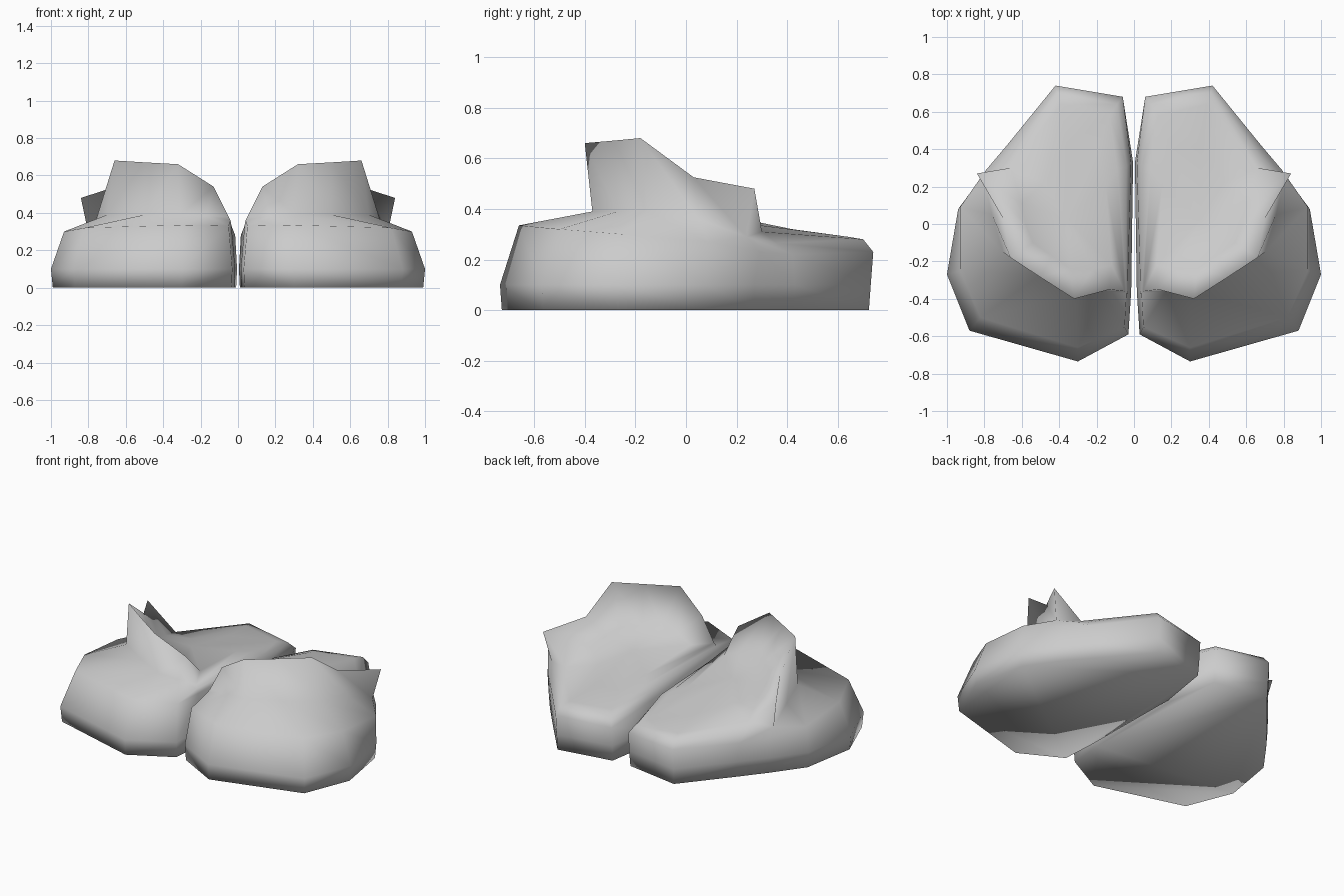
import bpy, bmesh

cube = bpy.data.objects.get("Cube")
if cube:
    bpy.data.objects.remove(cube, do_unlink=True)

grey = bpy.data.materials.new("light_grey")
grey.use_nodes = True
grey.diffuse_color = (0.6, 0.6, 0.6, 1)
grey.node_tree.nodes["Principled BSDF"].inputs["Base Color"].default_value = (0.6, 0.6, 0.6, 1)

# Rings run from the toe, round the outer side and heel, back along the inner side
outline = [(.06, .67), (.42, .73), (.67, .43), (.80, .27), (.94, .08), (1.0, -.27),
           (.88, -.57), (.30, -.735), (.03, -.59), (.015, -.36), (.005, .33)]
shoulder = [(.06, .68, .22), (.42, .74, .23), (.68, .42, .22), (.79, .29, .23),
            (.93, .09, .27), (.93, -.25, .30), (.82, -.50, .32), (.30, -.66, .335),
            (.05, -.55, .33), (.035, -.36, .33), (.015, .33, .28)]
collar_base = [(.09, .64, .265), (.41, .70, .28), (.68, .36, .265), (.80, .24, .29),
               (.76, .05, .36), (.70, -.15, .39), (.50, -.27, .39), (.31, -.37, .39),
               (.17, -.36, .385), (.04, -.37, .36), (.04, .31, .325)]
collar_edge = [(.13, .58, .285), (.39, .64, .29), (.66, .30, .31), (.84, .27, .48),
               (.70, .03, .525), (.66, -.18, .68), (.50, -.285, .67), (.32, -.40, .66),
               (.13, -.35, .54), (.05, -.36, .38), (.09, .29, .345)]
vamp = [(.20, .40, .32), (.36, .42, .32), (.48, .22, .345), (.60, .11, .38),
        (.58, 0, .42), (.54, -.10, .45), (.44, -.17, .46), (.34, -.24, .46),
        (.22, -.24, .44), (.12, -.22, .40), (.15, .20, .36)]


def build_shoe(name, side):
    rings = [[(x * .985 + .005, y * .99, 0) for x, y in outline],
             [(x, y, .1) for x, y in outline],
             shoulder, collar_base, collar_edge, vamp]
    bm = bmesh.new()
    loops = [[bm.verts.new((side * x, y, z)) for x, y, z in r] for r in rings]
    n = len(outline)
    # Walls, collar and inner slope
    for a, b in zip(loops, loops[1:]):
        for i in range(n):
            j = (i + 1) % n
            bm.faces.new((a[i], a[j], b[j], b[i]))
    # Flat sole and the middle of the vamp
    bm.faces.new(loops[0][::-1])
    mid = bm.verts.new((side * .36, .03, .40))
    for i in range(n):
        bm.faces.new((loops[-1][i], loops[-1][(i + 1) % n], mid))
    bmesh.ops.recalc_face_normals(bm, faces=bm.faces)
    for f in bm.faces:
        f.smooth = True
    mesh = bpy.data.meshes.new(name)
    bm.to_mesh(mesh)
    bm.free()
    mesh.materials.append(grey)
    bpy.context.collection.objects.link(bpy.data.objects.new(name, mesh))


build_shoe("left_shoe", 1)
build_shoe("right_shoe", -1)
